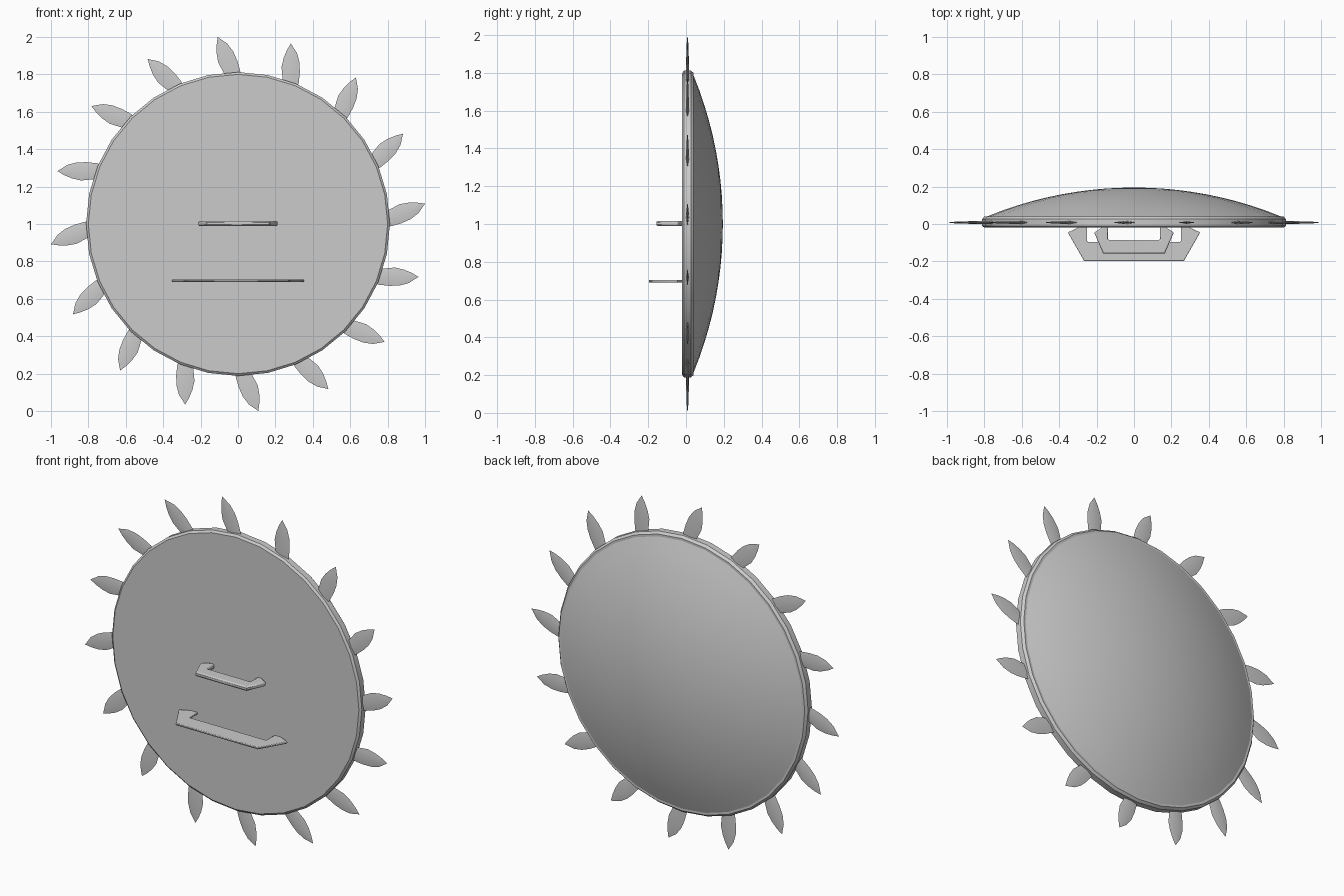
import bpy
import bmesh
from math import sin, cos, pi, radians, sqrt

cube = bpy.data.objects.get("Cube")
if cube:
    bpy.data.objects.remove(cube, do_unlink=True)

CENTRE_Z = 1.0
SEGMENTS = 32

steel = bpy.data.materials.new("grey steel")
steel.use_nodes = True
GREY = (0.6, 0.6, 0.6, 1)
steel.diffuse_color = GREY
steel.node_tree.nodes["Principled BSDF"].inputs["Base Color"].default_value = GREY


def finish(bm, name, angle=30):
    bmesh.ops.recalc_face_normals(bm, faces=bm.faces)
    mesh = bpy.data.meshes.new(name)
    bm.to_mesh(mesh)
    bm.free()
    mesh.materials.append(steel)
    obj = bpy.data.objects.new(name, mesh)
    bpy.context.collection.objects.link(obj)
    bpy.ops.object.select_all(action="DESELECT")
    obj.select_set(True)
    bpy.context.view_layer.objects.active = obj
    bpy.ops.object.shade_smooth_by_angle(angle=radians(angle))
    return obj


def lathe(name, profile):
    """Spin (radius, y) points around the y axis through the centre."""
    bm = bmesh.new()
    rings = []
    for r, y in profile:
        if r == 0:
            rings.append([bm.verts.new((0, y, CENTRE_Z))] * SEGMENTS)
            continue
        rings.append([bm.verts.new((r * cos(a), y, CENTRE_Z + r * sin(a)))
                      for a in (2 * pi * i / SEGMENTS for i in range(SEGMENTS))])
    for inner, outer in zip(rings, rings[1:]):
        for i in range(SEGMENTS):
            j = (i + 1) % SEGMENTS
            loop = dict.fromkeys((inner[i], inner[j], outer[j], outer[i]))
            bm.faces.new(list(loop))
    return finish(bm, name)


# Flat plate with a chamfered rim
lathe("rim_plate", [(0, -0.02), (0.8, -0.02), (0.812, -0.01), (0.812, 0.026),
                    (0.8, 0.04), (0, 0.04)])

# Shallow spherical dome on the back
DOME_R, DOME_H = 0.787, 0.155
ball = (DOME_R ** 2 + DOME_H ** 2) / (2 * DOME_H)
radii = [DOME_R * k / 10 for k in range(11)]
lathe("dome", [(r, 0.04 + DOME_H - ball + sqrt(ball ** 2 - r * r)) for r in radii])

# Curved leaf blades: radius, trailing and leading offsets, half thickness
LEAF = [(0.775, -0.1, -0.025, 0.006), (0.815, -0.1, -0.01, 0.007),
        (0.87, -0.09, 0.012, 0.007), (0.92, -0.074, 0.015, 0.006),
        (0.965, -0.047, 0.01, 0.004)]
TIP_R, BLADE_Y, BLADES = 1.0058, 0.008, 16


def blade(index):
    a = radians(6.2) + 2 * pi * index / BLADES
    bm = bmesh.new()

    def vert(r, t, y):
        return bm.verts.new((r * cos(a) - t * sin(a), BLADE_Y + y,
                             CENTRE_Z + r * sin(a) + t * cos(a)))

    rows = [[vert(r, lo, 0), vert(r, (lo + hi) / 2, -d),
             vert(r, hi, 0), vert(r, (lo + hi) / 2, d)] for r, lo, hi, d in LEAF]
    tip = vert(TIP_R, 0, 0)
    bm.faces.new(rows[0])
    for low, high in zip(rows, rows[1:]):
        for i in range(4):
            j = (i + 1) % 4
            bm.faces.new((low[i], low[j], high[j], high[i]))
    for i in range(4):
        bm.faces.new((rows[-1][i], rows[-1][(i + 1) % 4], tip))
    finish(bm, f"blade_{index + 1}", 40)


for n in range(BLADES):
    blade(n)


# Trapezoid handles on the front, cut from sheet and bevelled
def handle(name, half, z, thick, bevel):
    outline = half + [(-x, y) for x, y in reversed(half)]
    bm = bmesh.new()
    face = bm.faces.new([bm.verts.new((x, y, z - thick / 2)) for x, y in outline])
    grown = bmesh.ops.extrude_face_region(bm, geom=[face])["geom"]
    top = [g for g in grown if isinstance(g, bmesh.types.BMVert)]
    bmesh.ops.translate(bm, verts=top, vec=(0, 0, thick))
    obj = finish(bm, name)
    mod = obj.modifiers.new("soft edges", "BEVEL")
    mod.width = bevel
    mod.segments = 2
    mod.limit_method = "ANGLE"
    mod.angle_limit = radians(70)


handle("upper_handle", [(0.14, -0.085), (0.14, -0.015), (0.165, -0.015),
                        (0.213, -0.045), (0.165, -0.157)], 1.003, 0.026, 0.007)
handle("lower_handle", [(0.25, -0.095), (0.25, -0.015), (0.29, -0.015),
                        (0.354, -0.045), (0.267, -0.197)], 0.697, 0.013, 0.004)
